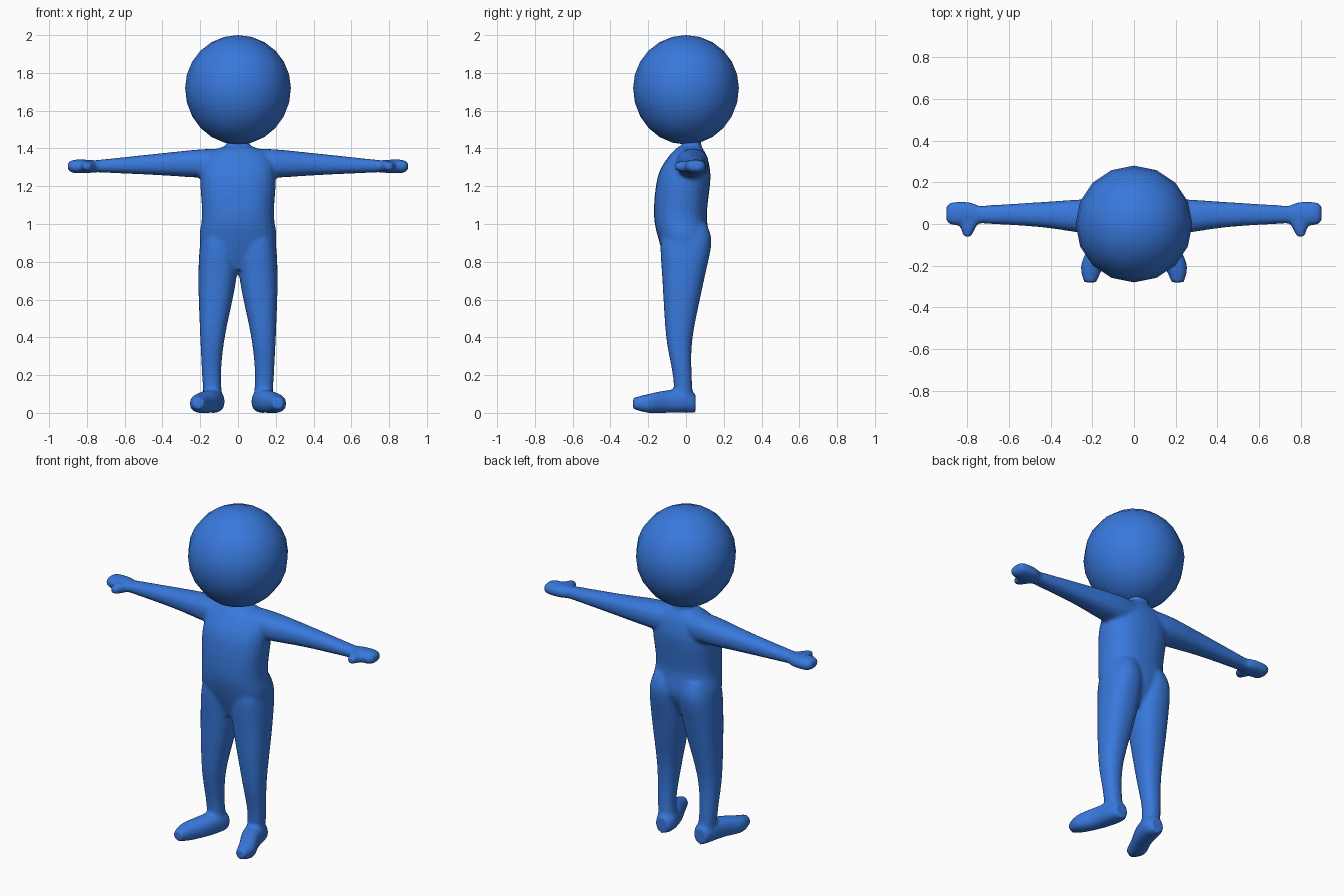
import bpy, bmesh, math
from mathutils import Vector, Matrix

default_cube = bpy.data.objects.get("Cube")
if default_cube:
    bpy.data.objects.remove(default_cube)

blue = bpy.data.materials.new("blue_skin")
blue.use_nodes = True
blue.diffuse_color = (.04, .19, .72, 1)
shader = blue.node_tree.nodes["Principled BSDF"]
shader.inputs["Base Color"].default_value = blue.diffuse_color


def refine(rings, steps=4):
    """Insert rings on a smooth curve through the given ones."""
    rings = [Vector(ring) for ring in rings]
    padded = [rings[0], *rings, rings[-1]]
    result = []
    for before, start, end, after in zip(padded, padded[1:], padded[2:], padded[3:]):
        for step in range(steps):
            t = step / steps
            start_slope = (end - before) / 2
            end_slope = (after - start) / 2
            ease = t * t * (3 - 2 * t)
            result.append(start.lerp(end, ease)
                          + start_slope * t * (1 - t) ** 2
                          - end_slope * t * t * (1 - t))
    return result + [rings[-1]]


def place(axis, along, across, up):
    if axis == "x":
        return Vector((along, across, up))
    if axis == "y":
        return Vector((across, along, up))
    return Vector((across, up, along))


def loft(bm, axis, rings, side=1, squareness=.85, sides=24):
    """Closed tube; a ring is (position, two centre values, two radii)."""
    def soft(value):
        return math.copysign(abs(value) ** squareness, value)

    loops = []
    for along, centre_a, centre_b, radius_a, radius_b in refine(rings):
        loop = []
        for i in range(sides):
            angle = math.tau * i / sides
            point = place(axis, along,
                          centre_a + radius_a * soft(math.cos(angle)),
                          centre_b + radius_b * soft(math.sin(angle)))
            point.x *= side
            loop.append(bm.verts.new(point))
        loops.append(loop)
    faces = [bm.faces.new(loops[0]), bm.faces.new(loops[-1])]
    for lower, upper in zip(loops, loops[1:]):
        for i in range(sides):
            faces.append(bm.faces.new((lower[i - 1], lower[i], upper[i], upper[i - 1])))
    bmesh.ops.recalc_face_normals(bm, faces=faces)


def finish(name, bm):
    mesh = bpy.data.meshes.new(name)
    bm.to_mesh(mesh)
    bm.free()
    mesh.materials.append(blue)
    mesh.shade_smooth()
    obj = bpy.data.objects.new(name, mesh)
    bpy.context.collection.objects.link(obj)
    return obj


body = bmesh.new()

# Torso
loft(body, "z", [
    (.76, 0, -.02, .1, .07),
    (.9, 0, -.01, .2, .13),
    (1.05, 0, -.03, .19, .14),
    (1.25, 0, -.01, .2, .14),
    (1.36, 0, .01, .17, .1),
    (1.41, 0, .02, .08, .06)])

# Neck
loft(body, "z", [
    (1.36, 0, .03, .08, .06),
    (1.42, 0, .03, .06, .05),
    (1.5, 0, .03, .08, .06)])

hand_z = 1.305

for side in (1, -1):
    # Leg with buttock
    loft(body, "z", [
        (.05, .13, -.01, .05, .05),
        (.2, .14, -.02, .05, .05),
        (.4, .135, -.035, .065, .07),
        (.7, .11, -.015, .1, .11),
        (.9, .1, 0, .1, .135),
        (1, .1, 0, .07, .11)], side)

    # Foot, turned outward
    loft(body, "y", [
        (.05, .13, .05, .04, .05),
        (0, .13, .06, .06, .06),
        (-.1, .155, .06, .06, .06),
        (-.2, .2, .05, .055, .05),
        (-.28, .21, .05, .03, .03)], side)

    # Arm
    loft(body, "x", [
        (.05, .03, 1.32, .08, .08),
        (.2, .035, 1.32, .085, .075),
        (.45, .045, 1.315, .06, .055),
        (.78, .045, hand_z, .04, .03)], side)

    # Hand
    loft(body, "x", [
        (.73, .05, hand_z, .03, .03),
        (.79, .05, hand_z, .055, .035),
        (.87, .05, hand_z, .055, .035),
        (.9, .05, hand_z, .04, .02)], side)

    # Thumb
    loft(body, "y", [
        (.03, .79, hand_z, .06, .03),
        (-.01, .795, hand_z, .04, .03),
        (-.06, .8, hand_z, .02, .02)], side)

# Blend the body parts into one smooth skin
body_object = finish("body", body)
merge = body_object.modifiers.new("merge", "REMESH")
merge.mode = "VOXEL"
merge.voxel_size = .01
merge.use_smooth_shade = True
soften = body_object.modifiers.new("soften", "SMOOTH")
soften.iterations = 8

# Head: a faceted ball, slightly drawn out towards the chin
head = bmesh.new()
bmesh.ops.create_uvsphere(head, u_segments=16, v_segments=12, radius=.28)
for vert in head.verts:
    if vert.co.z < 0:
        vert.co.z *= 1.07
bmesh.ops.transform(head, matrix=Matrix.Translation((0, 0, 1.72)), verts=head.verts)
finish("head", head)
